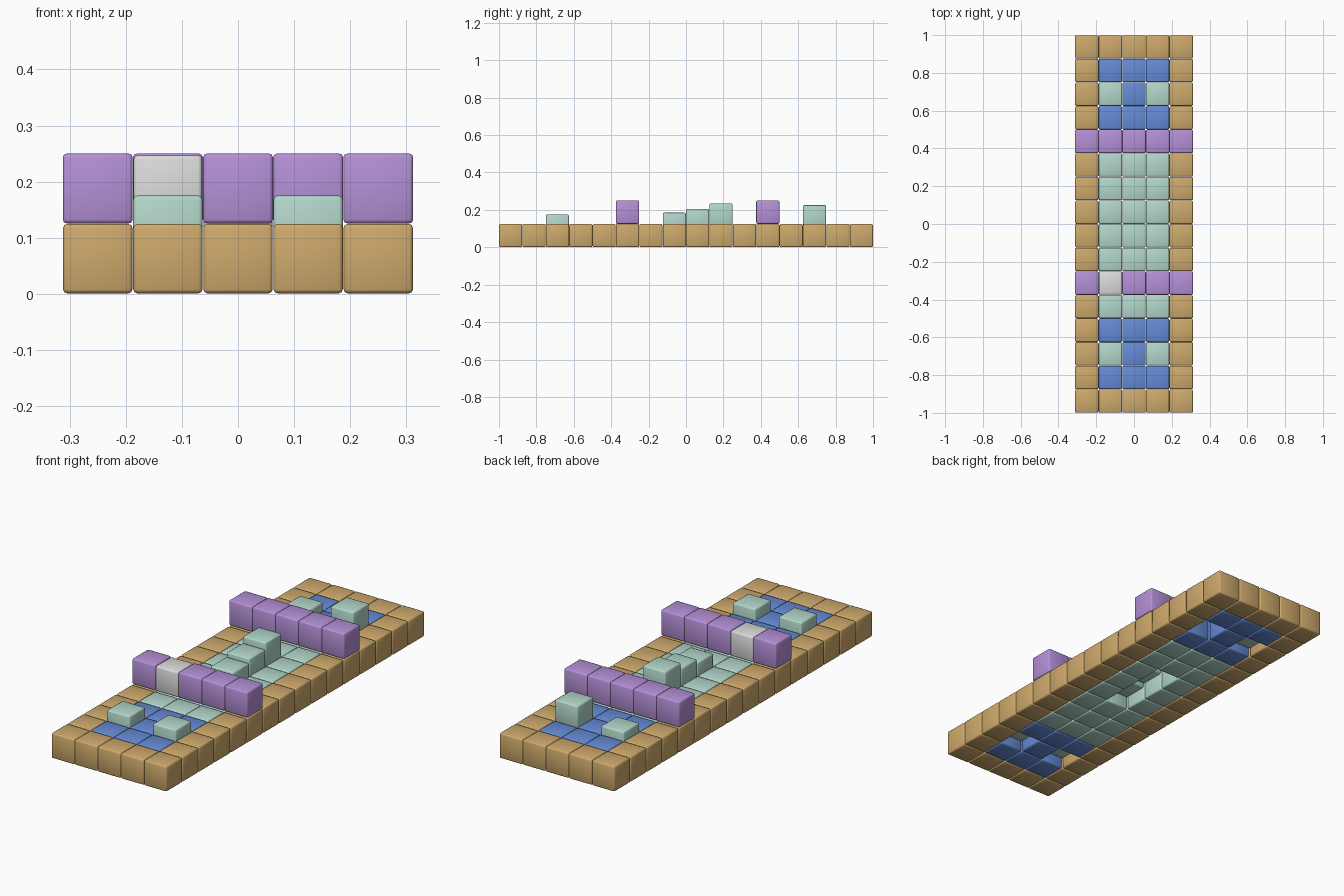
import bpy, bmesh
from mathutils import Matrix

if "Cube" in bpy.data.objects:
    bpy.data.objects.remove(bpy.data.objects["Cube"])

C = 0.125  # grid cell


def material(name, rgb):
    m = bpy.data.materials.new(name)
    m.diffuse_color = (*rgb, 1)
    m.use_nodes = True
    m.node_tree.nodes["Principled BSDF"].inputs["Base Color"].default_value = m.diffuse_color
    return m


TAN = material("tan", (0.62, 0.40, 0.15))
BLUE = material("blue", (0.13, 0.26, 0.68))
TEAL = material("pale teal", (0.45, 0.68, 0.60))
PURPLE = material("purple", (0.46, 0.28, 0.68))
WHITE = material("light grey", (0.72, 0.72, 0.72))


def blocks(name, mat, cells, size=0.122):
    """One object of bevelled cubes; cells are (column -2..2, row 0..15, top z)."""
    bm = bmesh.new()
    for col, row, top in cells:
        loc = (col * C, -1 + (row + 0.5) * C, top - size / 2)
        bmesh.ops.create_cube(bm, size=size, matrix=Matrix.Translation(loc))
    bmesh.ops.bevel(bm, geom=bm.edges[:], offset=0.007, segments=2,
                    profile=0.5, affect='EDGES')
    for f in bm.faces:
        f.smooth = True
    me = bpy.data.meshes.new(name)
    bm.to_mesh(me)
    bm.free()
    me.materials.append(mat)
    ob = bpy.data.objects.new(name, me)
    bpy.context.collection.objects.link(ob)


# Outer frame of the deck
blocks("border_blocks", TAN, [(c, r, 0.1245) for c in range(-2, 3) for r in range(16)
                              if abs(c) == 2 or r in (0, 15)], 0.1235)

# Raised tiles: stairs in the middle, a pair of buttons at each end
raised = {(0, 7): 0.185, (0, 8): 0.205, (0, 9): 0.235,
          (-1, 2): 0.175, (1, 2): 0.175, (-1, 13): 0.165, (1, 13): 0.225}
blue_rows = (1, 2, 3, 12, 13, 14)
inner = [(c, r) for c in (-1, 0, 1) for r in range(1, 15)]
blocks("raised_tiles", TEAL, [(c, r, z) for (c, r), z in raised.items()], 0.1235)
blocks("blue_floor", BLUE, [(c, r, 0.1245) for c, r in inner
                            if r in blue_rows and (c, r) not in raised], 0.1235)
blocks("teal_floor", TEAL, [(c, r, 0.1245) for c, r in inner
                            if r not in blue_rows and (c, r) not in raised], 0.1235)

# Two cross walls with one pale block
blocks("cross_walls", PURPLE, [(c, r, 0.25) for c in range(-2, 3) for r in (5, 11)
                               if (c, r) != (-1, 5)], 0.1245)
blocks("pale_wall_block", WHITE, [(-1, 5, 0.247)])
